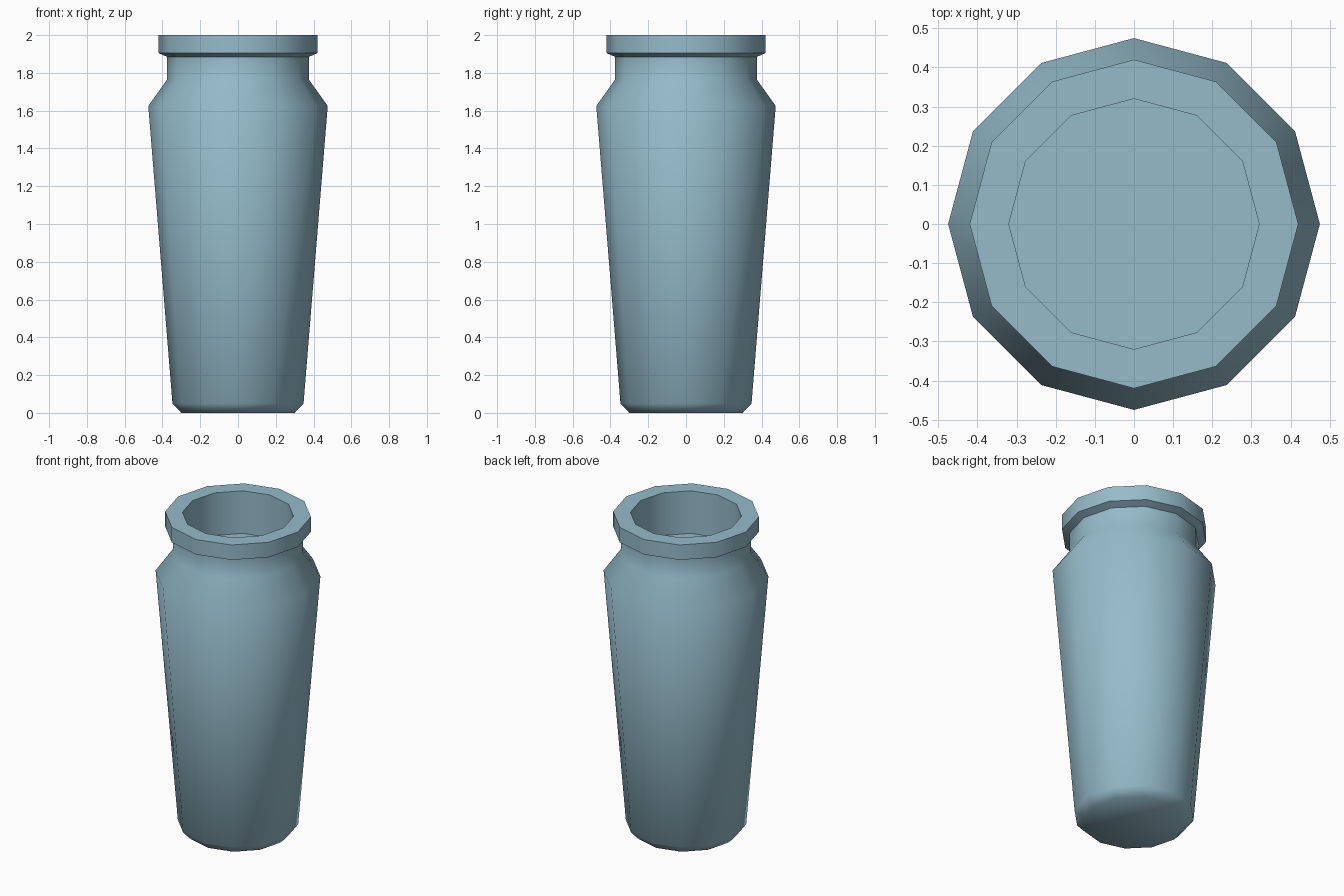
import bpy
import bmesh
import math
from mathutils import Matrix

cube = bpy.data.objects.get("Cube")
if cube:
    bpy.data.objects.remove(cube, do_unlink=True)

SIDES = 12

# Glaze colour
glaze = bpy.data.materials.new("dusty_blue")
colour = (0.30, 0.50, 0.59, 1)
glaze.diffuse_color = colour
glaze.use_nodes = True
glaze.node_tree.nodes["Principled BSDF"].inputs["Base Color"].default_value = colour


def lathe(name, profile):
    """Turn a (radius, height) profile about z and cap both ends."""
    bm = bmesh.new()
    rings = []
    for radius, z in profile:
        ring = bmesh.ops.create_circle(
            bm, segments=SIDES, radius=radius, matrix=Matrix.Translation((0, 0, z)))
        rings.append(ring["verts"])
    for low, high in zip(rings, rings[1:]):
        for i in range(SIDES):
            j = (i + 1) % SIDES
            bm.faces.new((low[i], low[j], high[j], high[i]))
    bm.faces.new(rings[0])
    bm.faces.new(rings[-1])
    bmesh.ops.recalc_face_normals(bm, faces=bm.faces)
    mesh = bpy.data.meshes.new(name)
    bm.to_mesh(mesh)
    bm.free()
    mesh.materials.append(glaze)
    obj = bpy.data.objects.new(name, mesh)
    bpy.context.collection.objects.link(obj)
    return obj


# Foot, tapered body, shoulder, neck, rim and recessed mouth
vase = lathe("vase", [
    (0.30, 0), (0.347, 0.05),
    (0.475, 1.625), (0.375, 1.765),
    (0.375, 1.885), (0.42, 1.905),
    (0.42, 2), (0.32, 2),
    (0.32, 1.73),
])

# Smooth sides with crisp rim edges
bpy.ops.object.select_all(action="DESELECT")
vase.select_set(True)
bpy.context.view_layer.objects.active = vase
bpy.ops.object.shade_smooth_by_angle(angle=math.radians(50))
